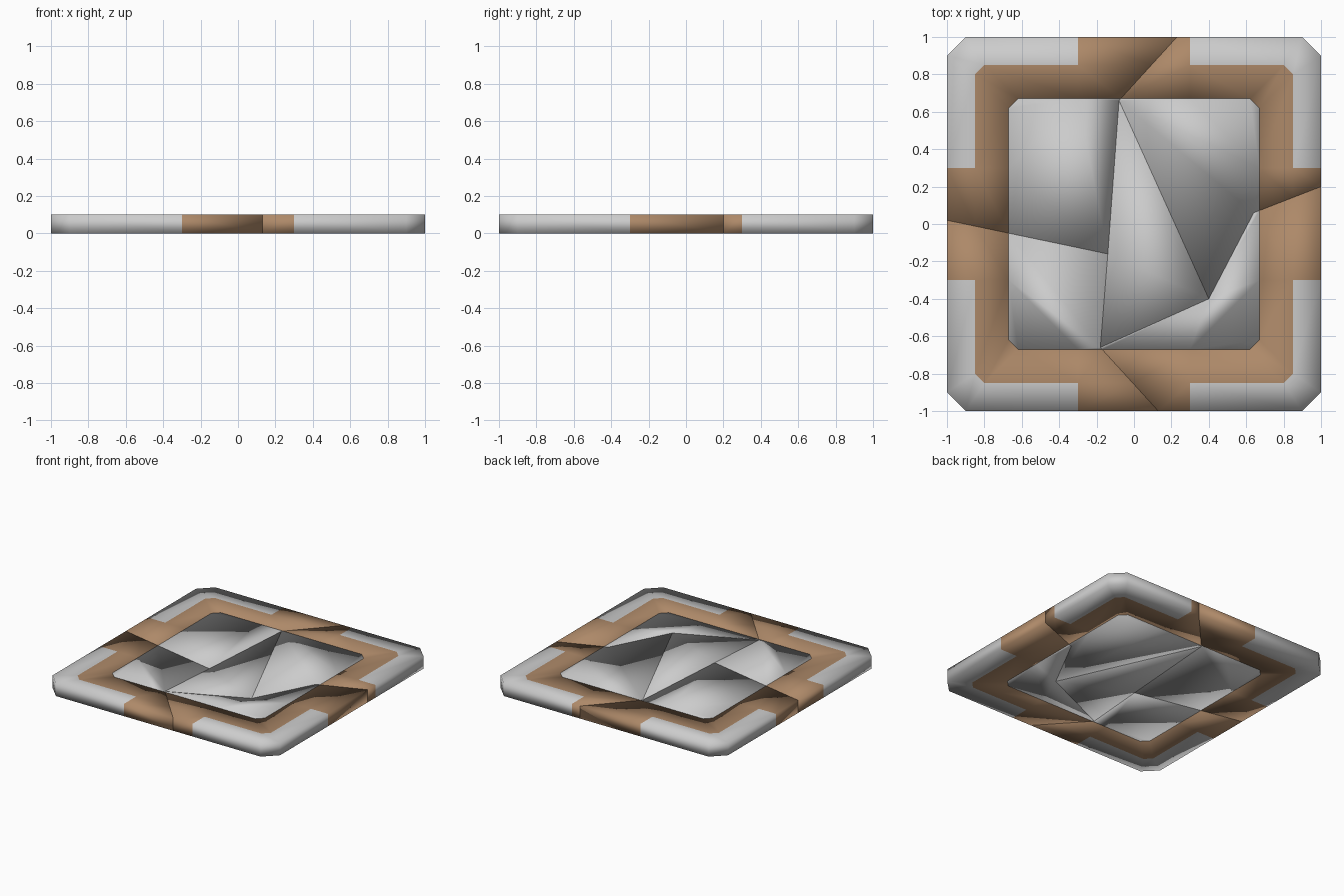
import bpy, bmesh

if "Cube" in bpy.data.objects:
    bpy.data.objects.remove(bpy.data.objects["Cube"])

H = 0.1  # slab thickness

brown = bpy.data.materials.new("brown_stone")
brown.diffuse_color = (0.42, 0.25, 0.14, 1)
brown.use_nodes = True
brown.node_tree.nodes["Principled BSDF"].inputs["Base Color"].default_value = brown.diffuse_color
grey = bpy.data.materials.new("grey_stone")
grey.diffuse_color = (0.6, 0.6, 0.6, 1)
grey.use_nodes = True
grey.node_tree.nodes["Principled BSDF"].inputs["Base Color"].default_value = grey.diffuse_color


def finish(name, bm, mats=()):
    bmesh.ops.recalc_face_normals(bm, faces=bm.faces)
    me = bpy.data.meshes.new(name)
    bm.to_mesh(me)
    bm.free()
    for m in mats:
        me.materials.append(m)
    ob = bpy.data.objects.new(name, me)
    bpy.context.collection.objects.link(ob)
    return ob


def prism(name, pts, z0, z1, mats=()):
    bm = bmesh.new()
    lo = [bm.verts.new((x, y, z0)) for x, y in pts]
    hi = [bm.verts.new((x, y, z1)) for x, y in pts]
    bm.faces.new(lo)
    bm.faces.new(hi)
    for i in range(len(pts)):
        j = (i + 1) % len(pts)
        bm.faces.new((lo[i], lo[j], hi[j], hi[i]))
    return finish(name, bm, mats)


def outline(r, c, t=0.3):
    # chamfered square, 16 points, with breaks at +-t on each side
    q = [(t, r), (r - c, r), (r, r - c), (r, t)]
    pts = []
    for _ in range(4):
        pts += q
        q = [(y, -x) for x, y in q]
    return pts


def border():
    # rim with grey corners and brown tabs, plus the brown inner band
    bm = bmesh.new()
    rings = {}
    for k, (r, c) in enumerate(((1, 0.1), (0.85, 0.05), (0.67, 0.05))):
        for z in (0, H):
            rings[k, z] = [bm.verts.new((x, y, z)) for x, y in outline(r, c)]
    strips = [((0, 0), (0, H), False), ((0, H), (1, H), False), ((0, 0), (1, 0), False),
              ((1, H), (2, H), True), ((1, 0), (2, 0), True), ((2, 0), (2, H), True)]
    for a, b, band in strips:
        p, q = rings[a], rings[b]
        for i in range(16):
            j = (i + 1) % 16
            f = bm.faces.new((p[i], p[j], q[j], q[i]))
            f.material_index = 1 if band or i % 4 == 3 else 0
    return finish("border", bm, (grey, brown))


# Crack corners and the five shards they enclose (outer ends run past the slab)
O = 1.2
W, N, E, S = (-1, 0.02), (0.23, 1), (1, 0.2), (0.13, -1)
top, mid, low = (-0.08, 0.66), (-0.14, -0.16), (-0.18, -0.66)
tip, side = (0.4, -0.4), (0.64, 0.06)


def beyond(a, b):
    return (b[0] + (b[0] - a[0]) * 0.3, b[1] + (b[1] - a[1]) * 0.3)


We, Ne, Ee, Se = beyond(mid, W), beyond(top, N), beyond(side, E), beyond(low, S)
shards = {
    "back_left": [We, mid, top, Ne, (Ne[0], 1.5), (-1.5, 1.5), (-1.5, We[1])],
    "front_left": [We, mid, low, Se, (Se[0], -1.5), (-1.5, -1.5), (-1.5, We[1])],
    "centre": [top, mid, low, tip],
    "back_right": [Ne, top, tip, side, Ee, (1.5, Ee[1]), (1.5, 1.5), (Ne[0], 1.5)],
    "front_right": [Se, low, tip, side, Ee, (1.5, Ee[1]), (1.5, -1.5), (Se[0], -1.5)],
}

border_src = border()
panel_src = prism("panel", outline(0.67, 0.05), 0, H, (grey,))

# Split border and panel along the cracks
for shard, pts in shards.items():
    cutter = prism("cutter", pts, -0.2, 0.3)
    cutter.hide_render = True
    for src in (border_src, panel_src):
        if shard == "centre" and src is border_src:
            continue
        mod = src.modifiers.new("cut", 'BOOLEAN')
        mod.operation = 'INTERSECT'
        mod.solver = 'EXACT'
        mod.object = cutter
        dg = bpy.context.evaluated_depsgraph_get()
        me = bpy.data.meshes.new_from_object(src.evaluated_get(dg))
        src.modifiers.clear()
        me.shade_smooth()
        piece = bpy.data.objects.new(src.name + "_" + shard, me)
        bpy.context.collection.objects.link(piece)
    bpy.data.objects.remove(cutter)

for src in (border_src, panel_src):
    bpy.data.objects.remove(src)
